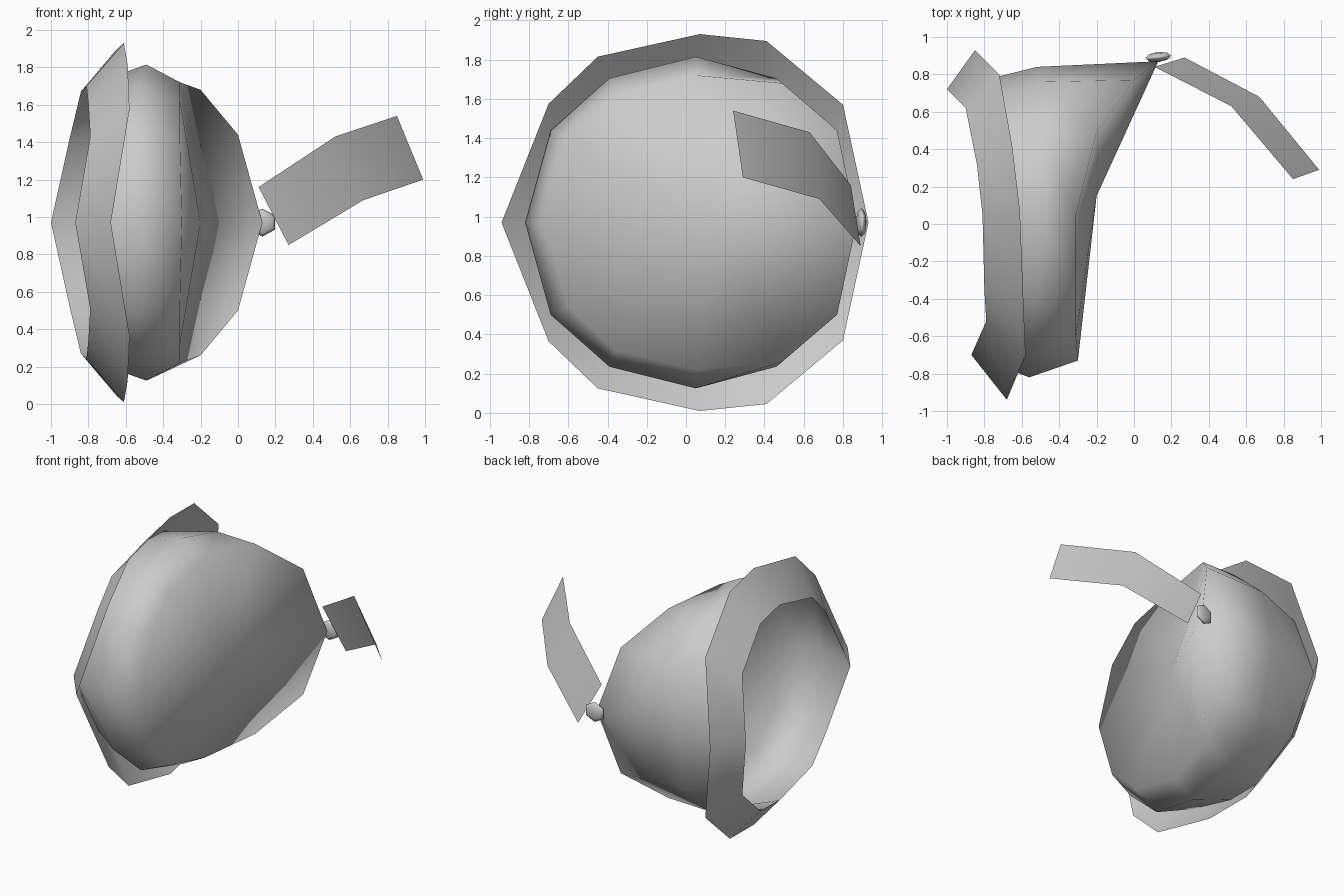
import bpy, bmesh, math

if "Cube" in bpy.data.objects:
    bpy.data.objects.remove(bpy.data.objects["Cube"])

MID = 0.97  # height of the symmetry plane

mat = bpy.data.materials.new("plain grey")
mat.diffuse_color = (0.6, 0.6, 0.6, 1)
mat.use_nodes = True
mat.node_tree.nodes["Principled BSDF"].inputs["Base Color"].default_value = mat.diffuse_color


def finish(name, bm, smooth=True):
    bmesh.ops.recalc_face_normals(bm, faces=bm.faces)
    me = bpy.data.meshes.new(name)
    bm.to_mesh(me)
    bm.free()
    me.materials.append(mat)
    for p in me.polygons:
        p.use_smooth = smooth
    ob = bpy.data.objects.new(name, me)
    bpy.context.collection.objects.link(ob)
    return ob


def ring(bm, half):
    """Closed 12-point loop from a half loop (x, y, height above the mid plane)."""
    pts = half + [(x, y, -z) for x, y, z in half[-2:0:-1]]
    return [bm.verts.new((x, y, MID + z)) for x, y, z in pts]


def bridge(bm, a, b):
    n = len(a)
    for i in range(n):
        j = (i + 1) % n
        bm.faces.new((a[i], a[j], b[j], b[i]))


# half loops, running from the +y side round to the -y side
opening = [(-1.0, .72, 0), (-.90, .62, .45), (-.84, .32, .70), (-.81, .05, .73),
           (-.80, -.35, .63), (-.79, -.52, .46), (-.87, -.70, 0)]
brim_edge = [(-.85, .93, 0), (-.72, .80, .60), (-.65, .41, .925), (-.61, .07, .96),
             (-.59, -.45, .845), (-.58, -.70, .605), (-.68, -.94, 0)]
widest = [(-.52, .84, 0), (-.50, .76, .47), (-.50, .46, .735), (-.49, .05, .845),
          (-.53, -.39, .735), (-.55, -.69, .47), (-.56, -.82, 0)]
crown_edge = [(.13, .87, 0), (0, .77, .47), (-.20, .49, .71), (-.31, .05, .75),
              (-.31, -.36, .65), (-.31, -.60, .43), (-.30, -.73, 0)]

# brim: flared band around the opening
bm = bmesh.new()
bridge(bm, ring(bm, opening), ring(bm, brim_edge))
finish("hat_brim", bm)

# crown: open shell, closed by a fan that rises to the pointed side
bm = bmesh.new()
a, b, c = ring(bm, opening), ring(bm, widest), ring(bm, crown_edge)
bridge(bm, a, b)
bridge(bm, b, c)
top = bm.verts.new((-.20, .15, MID))
for i in range(len(c)):
    bm.faces.new((c[i], c[(i + 1) % len(c)], top))
finish("hat_crown", bm)

# button at the pointed side
bm = bmesh.new()
bmesh.ops.create_uvsphere(bm, u_segments=6, v_segments=4, radius=1)
button = finish("button", bm)
button.scale = (.08, .075, .027)
button.rotation_euler = (math.radians(90), 0, math.radians(6))
button.location = (.13, .893, MID)

# feather: bent flat strip
bm = bmesh.new()
rows = [((.11, .84, 1.16), (.27, .89, .85)),
        ((.52, .63, 1.43), (.67, .68, 1.09)),
        ((.85, .24, 1.54), (.99, .29, 1.20))]
vs = [[bm.verts.new(p) for p in r] for r in rows]
for r, s in zip(vs, vs[1:]):
    bm.faces.new((r[0], r[1], s[1], s[0]))
finish("feather", bm)
